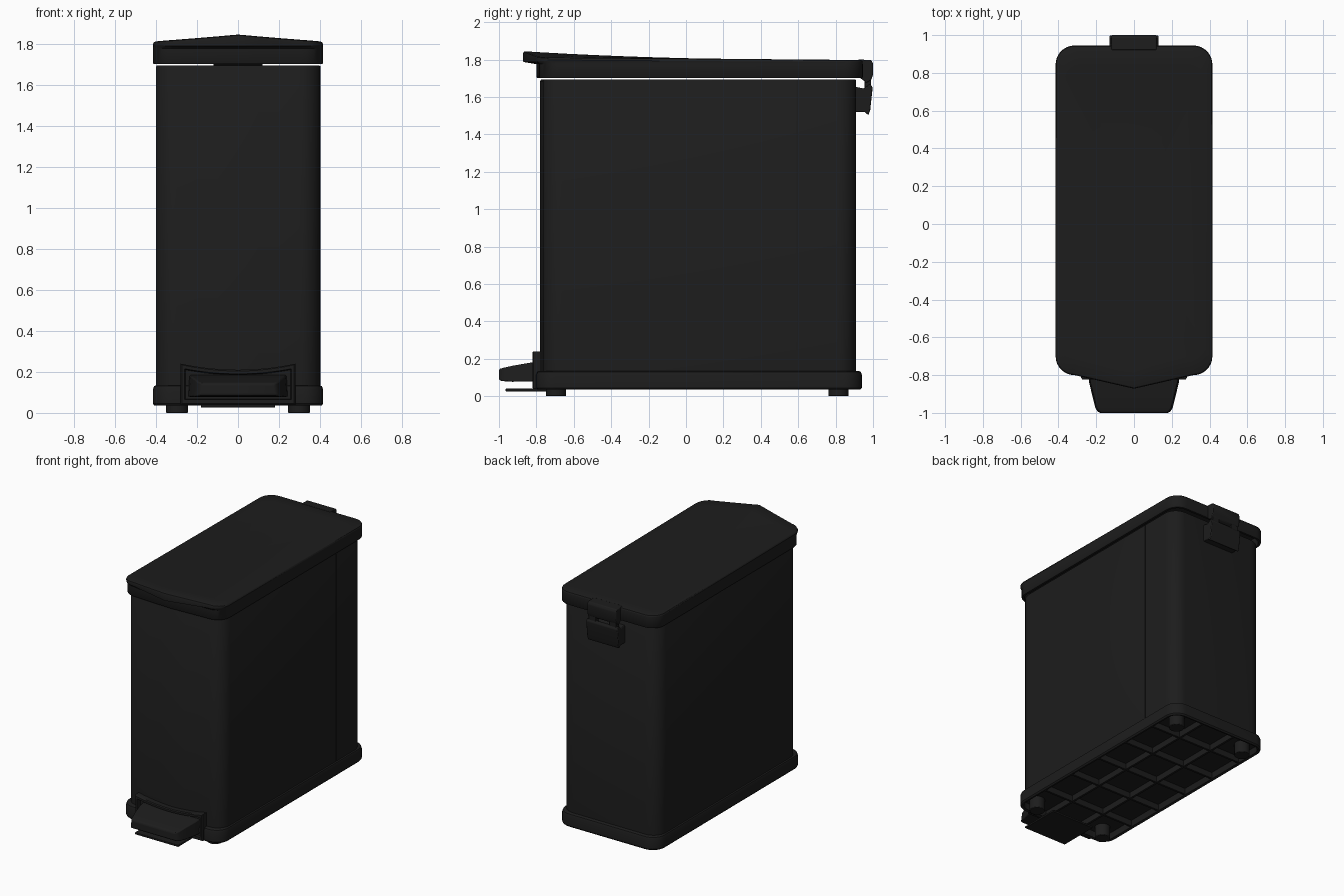
import bpy, bmesh, math
from math import sin, cos, pi

if "Cube" in bpy.data.objects:
    bpy.data.objects.remove(bpy.data.objects["Cube"])

black = bpy.data.materials.new("black_plastic")
black.diffuse_color = (0.012, 0.012, 0.012, 1)
black.use_nodes = True
black.node_tree.nodes["Principled BSDF"].inputs["Base Color"].default_value = black.diffuse_color


def finish(name, bm, bevel=0.0, angle=35):
    bmesh.ops.recalc_face_normals(bm, faces=bm.faces[:])
    me = bpy.data.meshes.new(name)
    bm.to_mesh(me)
    bm.free()
    ob = bpy.data.objects.new(name, me)
    bpy.context.collection.objects.link(ob)
    me.materials.append(black)
    if bevel:
        mod = ob.modifiers.new("soft_edges", "BEVEL")
        mod.width, mod.segments, mod.limit_method = bevel, 2, 'ANGLE'
    bpy.ops.object.select_all(action='DESELECT')
    ob.select_set(True)
    bpy.context.view_layer.objects.active = ob
    bpy.ops.object.shade_smooth_by_angle(angle=math.radians(angle))
    return ob


def loft(name, rings, caps=True, loop=False, **kw):
    """Skin a list of equal-length rings."""
    bm = bmesh.new()
    vs = [[bm.verts.new(p) for p in r] for r in rings]
    n = len(vs[0])
    pairs = list(zip(vs, vs[1:])) + ([(vs[-1], vs[0])] if loop else [])
    for a, b in pairs:
        for i in range(n):
            j = (i + 1) % n
            bm.faces.new((a[i], a[j], b[j], b[i]))
    if caps and not loop:
        bm.faces.new(vs[0])
        bm.faces.new(vs[-1])
    return finish(name, bm, **kw)


def outline(hw, yf, yc, yb, r=0.1, d=0.0):
    """Rounded rectangle with a slightly pointed front, inset by d."""
    hw, yf, yc, yb, r = hw - d, yf + d, yc + d, yb - d, max(r - d, 0.01)
    k, seg, a = 6, 8, hw - r
    pts = [(-a + 2 * a * i / k, yf + (yc - yf) * (1 - abs(2 * i / k - 1))) for i in range(1, k)]
    pts += [(a + r * sin(t * pi / 2 / seg), yf + r - r * cos(t * pi / 2 / seg)) for t in range(seg + 1)]
    pts += [(a + r * cos(t * pi / 2 / seg), yb - r + r * sin(t * pi / 2 / seg)) for t in range(seg + 1)]
    pts += [(0, yb)]
    pts += [(-a - r * sin(t * pi / 2 / seg), yb - r + r * cos(t * pi / 2 / seg)) for t in range(seg + 1)]
    pts += [(-a - r * cos(t * pi / 2 / seg), yf + r - r * sin(t * pi / 2 / seg)) for t in range(seg + 1)]
    return pts


def at(pts, z):
    return [(x, y, z) for x, y in pts]


def box(name, x0, x1, y0, y1, z0, z1, bevel=0.0):
    ring = [(x0, y0), (x1, y0), (x1, y1), (x0, y1)]
    return loft(name, [at(ring, z0), at(ring, z1)], bevel=bevel)


def extrude_x(name, prof, hw, bevel=0.0):
    return loft(name, [[(x, y, z) for y, z in prof] for x in (-hw, hw)], bevel=bevel)


# Body: thin open-topped shell
B = (0.40, -0.765, -0.78, 0.91)
loft("body_shell", [at(outline(*B, d=d), z) for d, z in
     ((0.015, 0.13), (0, 0.13), (0, 1.685), (0.004, 1.692), (0.015, 1.692))], loop=True)
box("side_seam", 0.398, 0.402, 0.59, 0.60, 0.135, 1.69)

# Base tray with a hollow underside
A = (0.415, -0.80, -0.812, 0.94)
loft("base_tray", [at(outline(*A, d=d), z) for d, z in
     ((0.025, 0.09), (0.025, 0.04), (0.008, 0.035), (0, 0.045), (0, 0.115), (0.006, 0.13),
      (0.014, 0.134), (0.05, 0.134))])

# Ribs under the base
for i, x in enumerate((-0.14, 0.14)):
    box(f"long_rib_{i}", x - 0.008, x + 0.008, -0.78, 0.92, 0.045, 0.095)
for i in range(5):
    y = -0.5 + 0.29 * i
    box(f"cross_rib_{i}", -0.395, 0.395, y - 0.008, y + 0.008, 0.045, 0.095)

# Feet
for sx in (-1, 1):
    for y in (-0.695, 0.815):
        ring = [(sx * 0.297 + 0.054 * cos(t * pi / 12), y + 0.054 * sin(t * pi / 12)) for t in range(24)]
        loft("foot", [at(ring, 0), at(ring, 0.1)], bevel=0.004)


# Lid: skirt, overhanging pointed lip and a gently ridged top
def crown(x, y):
    k = (max(0.945 - y, 0) / 1.81) ** 2.5
    return 1.798 + k * (0.014 + 0.032 * (1 - abs(x) / 0.415))


S = (0.415, -0.785, -0.80, 0.945)
T = (0.415, -0.80, -0.872, 0.945)
rings = [at(outline(*S, d=0.02), 1.775), at(outline(*S, d=0.02), 1.70),
         at(outline(*S, d=0.004), 1.70), at(outline(*S), 1.706), at(outline(*S), 1.775),
         at(outline(*T, d=0.002), 1.787)]
for d, drop in ((0, 0.012), (0.004, 0.004), (0.012, 0)):
    rings.append([(x, y, crown(x, y) - drop) for x, y in outline(*T, d=d)])
edge = outline(*T, d=0.012)
for s in (0.9, 0.75, 0.6, 0.45, 0.3, 0.15, 0.03):
    ring = [(x * s, 0.04 + (y - 0.04) * s) for x, y in edge]
    rings.append([(x, y, crown(x, y)) for x, y in ring])
loft("lid", rings)

# Hinge: cap on the lid and bracket on the body
extrude_x("hinge_cap", [(0.92, 1.71), (0.965, 1.675), (0.99, 1.69), (1.0, 1.72),
                        (1.0, 1.78), (0.99, 1.797), (0.92, 1.80)], 0.12, 0.005)
extrude_x("hinge_bracket", [(0.90, 1.52), (0.955, 1.52), (0.975, 1.502), (0.985, 1.53),
                            (0.998, 1.65), (0.985, 1.67), (0.95, 1.645), (0.90, 1.655)], 0.13, 0.005)
for sx in (-1, 1):
    box("hinge_knuckle", sx * 0.085 - 0.03, sx * 0.085 + 0.03, 0.955, 0.99, 1.64, 1.72, 0.004)


# Pedal surround: frame with a dipped top edge
def frame_ring(hw, z0, z1, dip, y):
    n = 12
    top = [(hw - 2 * hw * i / n, y, z1 - dip * (1 - (1 - 2 * i / n) ** 2)) for i in range(n + 1)]
    return [(-hw, y, z0), (hw, y, z0)] + top


loft("pedal_surround", [frame_ring(0.28, 0.04, 0.24, 0.03, -0.775), frame_ring(0.28, 0.04, 0.24, 0.03, -0.815),
                        frame_ring(0.274, 0.045, 0.234, 0.03, -0.822), frame_ring(0.26, 0.065, 0.215, 0.025, -0.822),
                        frame_ring(0.255, 0.07, 0.21, 0.025, -0.79)])

# Pedal and the flat lever plate beneath it
loft("pedal", [[(-w, y, a), (w, y, a), (w - 0.008, y, b), (-w + 0.008, y, b)] for y, w, a, b in
     ((-0.78, 0.245, 0.08, 0.185), (-0.84, 0.238, 0.078, 0.178), (-0.93, 0.216, 0.077, 0.162),
      (-0.975, 0.205, 0.08, 0.152), (-0.993, 0.193, 0.083, 0.147), (-1.0, 0.18, 0.088, 0.14))], bevel=0.006)
box("lever_plate", -0.18, 0.18, -0.965, -0.66, 0.026, 0.04, 0.003)
